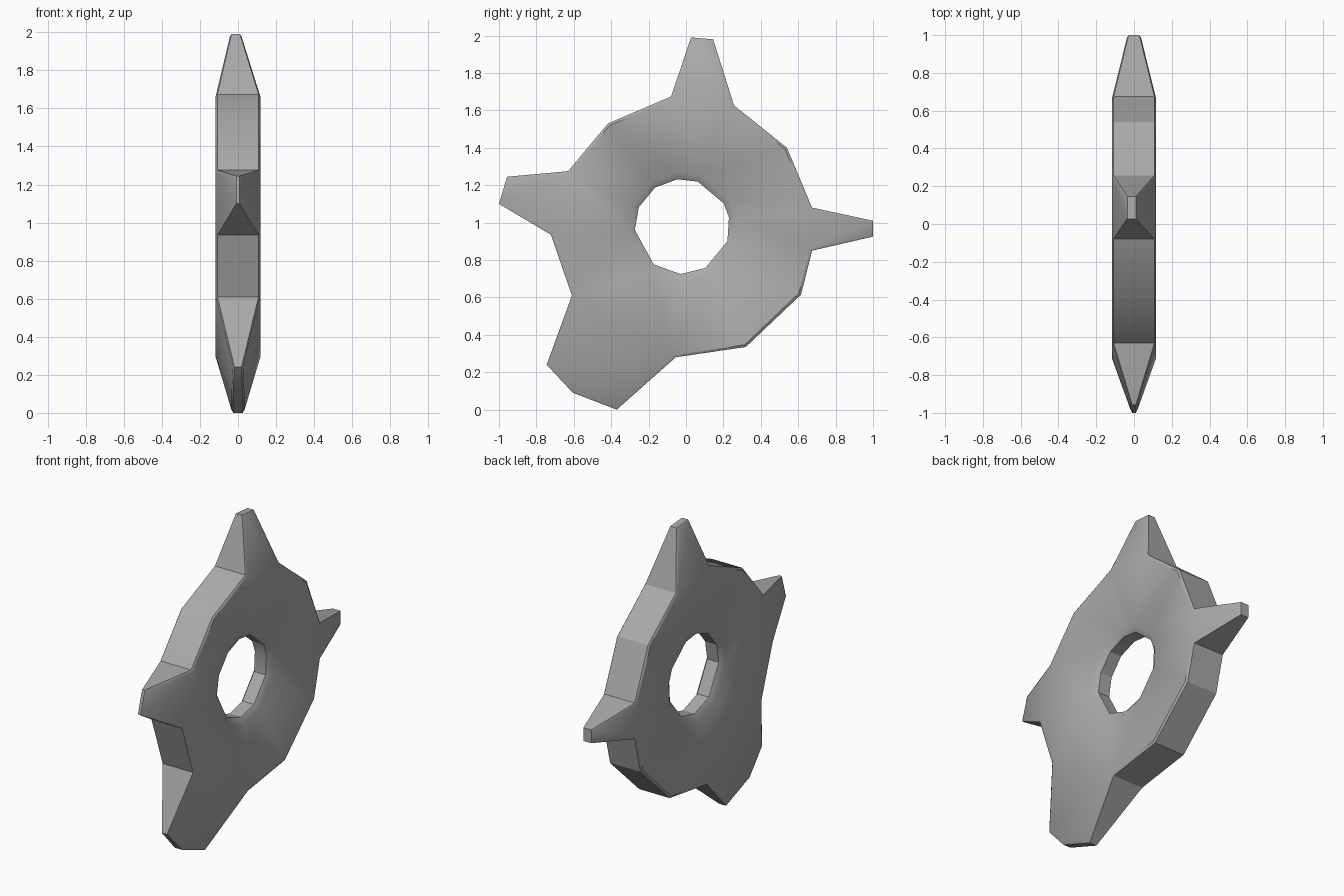
import bpy, bmesh, math
from mathutils import Vector

cube = bpy.data.objects.get("Cube")
if cube:
    bpy.data.objects.remove(cube, do_unlink=True)

H = 0.117              # half thickness at the rim
INSET, DROP = 0.013, 0.009   # small chamfer along the rim

# Outline, counter-clockwise from +x: (y, z, half thickness, sideways shift)
OUTLINE = [
    (0.674, 0.85, H, 0), (1.0, 0.925, 0.037, 0), (1.0, 1.01, 0.037, 0), (0.674, 1.08, H, 0),  # back tooth
    (0.54, 1.40, H, 0),
    (0.257, 1.626, H, 0), (0.145, 1.98, 0.031, -0.012),
    (0.027, 1.99, 0.031, -0.012), (-0.08, 1.674, H, 0),                                       # top tooth
    (-0.417, 1.53, H, 0),
    (-0.63, 1.275, H, 0), (-0.957, 1.245, 0.018, 0),
    (-1.0, 1.10, 0.018, 0), (-0.722, 0.935, H, 0),                                            # front tooth
    (-0.61, 0.61, H, 0), (-0.745, 0.24, 0.027, 0), (-0.605, 0.09, 0.034, 0),
    (-0.37, 0.0, 0.034, 0), (-0.055, 0.28, H, 0),                                             # broad lower tooth
    (0.32, 0.335, H, 0), (0.615, 0.615, H, 0),
]

# Uneven centre hole; the disc thins towards it
HOLE_Y, HOLE_Z = -0.02, 0.979
HOLE_ANGLES = (11, 29, 71, 96, 125, 156, 184, 233, 268, 299, 342)
MOUTH_R, MOUTH_X = 0.291, 0.065
BORE_R, BORE_X = 0.254, 0.041


def inset_points(points, d):
    """Mitred inset of a counter-clockwise polygon."""
    result = []
    n = len(points)
    for i in range(n):
        p = Vector(points[i][:2])
        a = (p - Vector(points[i - 1][:2])).normalized()
        b = (Vector(points[(i + 1) % n][:2]) - p).normalized()
        na, nb = Vector((-a.y, a.x)), Vector((-b.y, b.x))
        result.append(p + (na + nb) * d / (1 + na.dot(nb)))
    return result


def join_rings(bm, a, b):
    n = len(a)
    for i in range(n):
        j = (i + 1) % n
        bm.faces.new((a[i], a[j], b[j], b[i]))


def ring(bm, x, r):
    return [bm.verts.new((x, HOLE_Y + r * math.cos(t), HOLE_Z + r * math.sin(t)))
            for t in map(math.radians, HOLE_ANGLES)]


bm = bmesh.new()
inner = inset_points(OUTLINE, INSET)
n = len(OUTLINE)
roots = [i for i in range(n) if OUTLINE[i][2] == H]
rims, bores = [], []
for s in (1, -1):
    # rim edge, chamfer and side face outline
    rim = [bm.verts.new((c + s * (w - DROP), y, z)) for y, z, w, c in OUTLINE]
    edge = [bm.verts.new((c + s * w, q.x, q.y)) for (y, z, w, c), q in zip(OUTLINE, inner)]
    join_rings(bm, rim, edge)
    # chamfered centre hole
    mouth, bore = ring(bm, s * MOUTH_X, MOUTH_R), ring(bm, s * BORE_X, BORE_R)
    join_rings(bm, mouth, bore)
    rims.append(rim)
    bores.append(bore)
    # tapering tooth sides, from one root point to the next
    for a, b in zip(roots, roots[1:]):
        if b - a > 1:
            bm.faces.new(edge[a:b + 1])
    # dished disc side around the hole
    loops = []
    for loop in ([edge[i] for i in roots], mouth):
        for i, v in enumerate(loop):
            pair = (loop[i - 1], v)
            loops.append(bm.edges.get(pair) or bm.edges.new(pair))
    bmesh.ops.triangle_fill(bm, use_beauty=True, use_dissolve=False,
                            edges=loops, normal=(s, 0, 0))
join_rings(bm, *rims)
join_rings(bm, *bores)
bmesh.ops.recalc_face_normals(bm, faces=bm.faces[:])

mesh = bpy.data.meshes.new("toothed_disc")
bm.to_mesh(mesh)
bm.free()
disc = bpy.data.objects.new("toothed_disc", mesh)
bpy.context.collection.objects.link(disc)

# Plain grey metal
mat = bpy.data.materials.new("grey_metal")
mat.use_nodes = True
grey = (0.4, 0.4, 0.4, 1)
mat.diffuse_color = grey
for node in mat.node_tree.nodes:
    if node.type == 'BSDF_PRINCIPLED':
        node.inputs["Base Color"].default_value = grey
mesh.materials.append(mat)

bpy.ops.object.select_all(action='DESELECT')
disc.select_set(True)
bpy.context.view_layer.objects.active = disc
bpy.ops.object.shade_smooth_by_angle(angle=math.radians(28))
